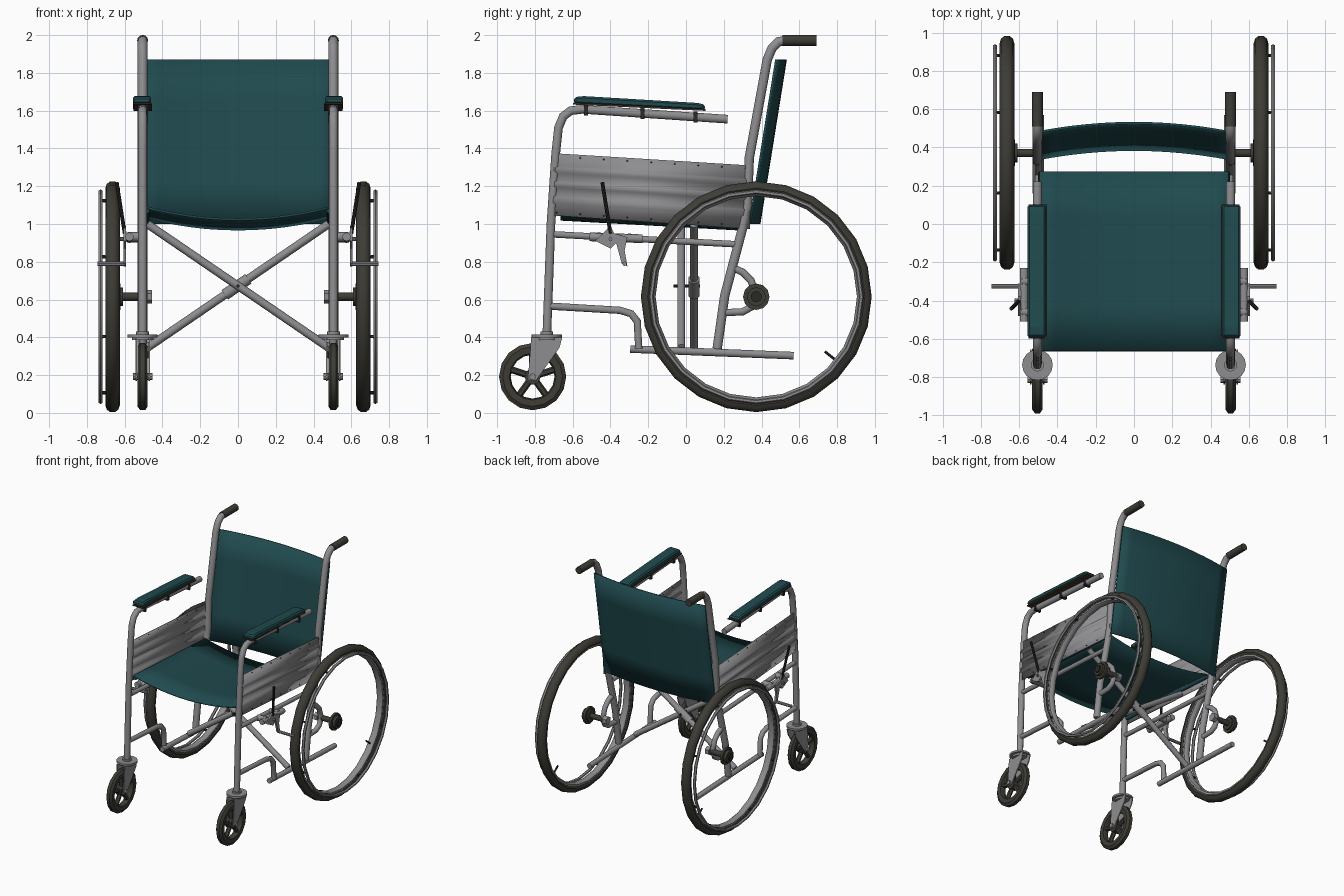
import bpy, bmesh, math
from mathutils import Vector, Matrix

if "Cube" in bpy.data.objects:
    bpy.data.objects.remove(bpy.data.objects["Cube"])


def material(name, rgb):
    m = bpy.data.materials.new(name)
    m.diffuse_color = (*rgb, 1)
    m.use_nodes = True
    m.node_tree.nodes["Principled BSDF"].inputs["Base Color"].default_value = m.diffuse_color
    return m


TEAL = material("teal fabric", (0.014, 0.068, 0.077))
STEEL = material("grey steel", (0.27, 0.27, 0.28))
RUBBER = material("dark rubber", (0.047, 0.045, 0.036))
BLACK = material("black fittings", (0.022, 0.021, 0.019))
BROWN = material("brown trim", (0.06, 0.035, 0.022))


def finish(bm, name, mat, mirror=True, smooth=40, solid=0, bevel=0):
    """Turn a bmesh into an object, optionally thickened, bevelled and mirrored in x."""
    bmesh.ops.recalc_face_normals(bm, faces=bm.faces)
    me = bpy.data.meshes.new(name)
    bm.to_mesh(me)
    bm.free()
    ob = bpy.data.objects.new(name, me)
    bpy.context.collection.objects.link(ob)
    me.materials.append(mat)
    if solid:
        s = ob.modifiers.new("thickness", 'SOLIDIFY')
        s.thickness = solid
        s.offset = 0
    if bevel:
        b = ob.modifiers.new("soft edges", 'BEVEL')
        b.width = bevel
        b.segments = 1
    if mirror:
        m = ob.modifiers.new("mirror", 'MIRROR')
        m.use_mirror_merge = False
    bpy.context.view_layer.objects.active = ob
    ob.select_set(True)
    if smooth:
        bpy.ops.object.shade_smooth_by_angle(angle=math.radians(smooth))
    ob.select_set(False)
    return ob


def add_rod(bm, a, b, r, segs=10):
    a, b = Vector(a), Vector(b)
    d = b - a
    rot = d.to_track_quat('Z', 'Y').to_matrix().to_4x4()
    bmesh.ops.create_cone(bm, cap_ends=True, segments=segs, radius1=r, radius2=r,
                          depth=d.length, matrix=Matrix.Translation((a + b) / 2) @ rot)


def rods(name, spans, r, mat, mirror=True, segs=10):
    bm = bmesh.new()
    for a, b in spans:
        add_rod(bm, a, b, r, segs)
    return finish(bm, name, mat, mirror)


def tube(name, path, r, mat, x=0.505, segs=10):
    """Sweep a circle along a path of (y, z) points lying in a plane of constant x."""
    bm = bmesh.new()
    pts = [Vector((x, y, z)) for y, z in path]
    loops = []
    for i, p in enumerate(pts):
        t_in = (p - pts[i - 1]).normalized() if i else (pts[1] - p).normalized()
        t_out = (pts[i + 1] - p).normalized() if i < len(pts) - 1 else t_in
        t = (t_in + t_out).normalized()
        n = Vector((0, -t.z, t.y)) / max(0.5, t.dot(t_in))
        loops.append([bm.verts.new(p + r * (math.cos(a) * Vector((1, 0, 0)) + math.sin(a) * n))
                      for a in (2 * math.pi * k / segs for k in range(segs))])
    for a, b in zip(loops, loops[1:]):
        for k in range(segs):
            j = (k + 1) % segs
            bm.faces.new((a[k], a[j], b[j], b[k]))
    bm.faces.new(loops[0])
    bm.faces.new(loops[-1])
    return finish(bm, name, mat)


def lathe(name, profile, center, segs, mat):
    """Revolve a closed (radius, x offset) profile about an axis parallel to x."""
    bm = bmesh.new()
    cx, cy, cz = center
    rings = [[bm.verts.new((cx + o, cy + r * math.cos(a), cz + r * math.sin(a))) for r, o in profile]
             for a in (2 * math.pi * k / segs for k in range(segs))]
    n = len(profile)
    for i in range(segs):
        a, b = rings[i], rings[(i + 1) % segs]
        for k in range(n):
            bm.faces.new((a[k], a[(k + 1) % n], b[(k + 1) % n], b[k]))
    return finish(bm, name, mat)


def circle(R, r, n=8):
    return [(R + r * math.cos(2 * math.pi * k / n), r * math.sin(2 * math.pi * k / n)) for k in range(n)]


def plate(name, outline, x0, x1, mat, bevel=0):
    """Extrude a (y, z) outline from x0 to x1."""
    bm = bmesh.new()
    f = bm.faces.new([bm.verts.new((x0, y, z)) for y, z in outline])
    ext = bmesh.ops.extrude_face_region(bm, geom=[f])
    bmesh.ops.translate(bm, vec=(x1 - x0, 0, 0),
                        verts=[v for v in ext['geom'] if isinstance(v, bmesh.types.BMVert)])
    return finish(bm, name, mat, smooth=0, bevel=bevel)


def sheet(name, f, nu, nv, mat, solid, mirror=False, smooth=40):
    bm = bmesh.new()
    g = [[bm.verts.new(f(u / nu, v / nv)) for v in range(nv + 1)] for u in range(nu + 1)]
    for u in range(nu):
        for v in range(nv):
            bm.faces.new((g[u][v], g[u + 1][v], g[u + 1][v + 1], g[u][v + 1]))
    return finish(bm, name, mat, mirror, smooth, solid)


# Fabric seat (sagging sling) and its side hems
def seat_point(u, v):
    s = 2 * u - 1
    return (0.495 * s, -0.665 + 0.94 * v, 1.09 - 0.052 * v - 0.066 * (1 - s * s))


sheet("seat", seat_point, 12, 4, TEAL, 0.012)
tube("seat_hem", [(-0.66, 1.07), (0.27, 1.018)], 0.016, TEAL, x=0.485)


# Fabric backrest bowed towards the rear
def back_point(u, v):
    s = 2 * u - 1
    return (0.51 * s, 0.338 + 0.14 * v + 0.05 * (1 - s * s), 1.0 + 0.87 * v)


sheet("backrest", back_point, 12, 4, TEAL, 0.012)

# Main tubing
tube("front_post", [(-0.737, 0.41), (-0.715, 1.0), (-0.69, 1.37), (-0.675, 1.51), (-0.65, 1.57),
                    (-0.61, 1.60), (-0.55, 1.607), (0.22, 1.555)], 0.024, STEEL)
tube("back_post", [(0.165, 0.34), (0.205, 0.62), (0.30, 0.98), (0.325, 1.10), (0.335, 1.35),
                   (0.43, 1.87), (0.455, 1.93), (0.49, 1.965), (0.53, 1.972), (0.68, 1.972)], 0.026, STEEL)
rods("push_grip", [((0.505, 0.51, 1.972), (0.505, 0.69, 1.972))], 0.029, RUBBER, segs=12)
tube("upper_side_rail", [(-0.70, 0.945), (0.26, 0.893)], 0.018, STEEL)
tube("lower_front_rail", [(-0.72, 0.565), (-0.35, 0.543), (-0.29, 0.525), (-0.258, 0.485),
                          (-0.25, 0.34)], 0.02, STEEL)
tube("bottom_rail", [(-0.295, 0.338), (0.57, 0.303)], 0.021, STEEL, x=0.492)
tube("axle_bracket", [(0.235, 0.775), (0.30, 0.745), (0.345, 0.70), (0.372, 0.615), (0.345, 0.56),
                      (0.30, 0.535), (0.19, 0.53)], 0.02, STEEL)

# Folding cross brace with pivot
rods("cross_brace_front", [((-0.48, -0.025, 1.0), (0.48, -0.025, 0.345))], 0.022, STEEL, False)
rods("cross_brace_rear", [((0.48, 0.042, 1.0), (-0.48, 0.042, 0.345))], 0.022, STEEL, False)
rods("brace_sleeve", [((-0.07, 0.042, 0.625), (0.055, 0.042, 0.71))], 0.03, STEEL, False)
rods("brace_pivot", [((0, -0.065, 0.672), (0, 0.075, 0.672))], 0.009, BLACK, False, 8)

# Ribbed side panel with rivets
ribs = [(0, 0), (0.18, 0), (0.21, 0.007), (0.30, 0.007), (0.33, 0), (0.45, 0), (0.47, 0.007),
        (0.54, 0.007), (0.56, 0), (0.68, 0), (0.71, 0.007), (0.77, 0.007), (0.80, 0), (1, 0)]


def panel_z(y, t):
    return 1.045 + 0.33 * t - (y + 0.705) / 1.045 * (0.072 - 0.007 * t)


def panel_point(u, v):
    t, dx = ribs[round(u * (len(ribs) - 1))]
    y = -0.705 + 1.045 * v
    return (0.518 + dx, y, panel_z(y, t))


sheet("side_panel", panel_point, len(ribs) - 1, 1, STEEL, 0.006, mirror=True, smooth=20)
bm = bmesh.new()
for i in range(9):
    y = -0.685 + i * 0.125
    for t in (0.05, 0.95):
        add_rod(bm, (0.515, y, panel_z(y, t)), (0.523, y, panel_z(y, t)), 0.0045, 6)
finish(bm, "panel_rivets", BLACK)

# Armrest: padded top, trim underneath and along the inner edge, clamps
plate("armrest_pad", [(-0.595, 1.637), (0.10, 1.602), (0.10, 1.632), (0.06, 1.641),
                      (-0.54, 1.677), (-0.59, 1.672)], 0.46, 0.557, TEAL, bevel=0.01)
plate("armrest_trim", [(-0.598, 1.632), (0.102, 1.599), (0.102, 1.608), (-0.598, 1.641)], 0.455, 0.552, BROWN)
for y in (-0.53, -0.23, 0.05):
    z = 1.605 - 0.067 * (y + 0.55)
    plate("armrest_clamp", [(y - 0.01, z - 0.028), (y + 0.01, z - 0.028), (y + 0.01, z + 0.03),
                            (y - 0.01, z + 0.03)], 0.477, 0.533, BLACK)

# Rear wheel: tyre, rim, hand ring, hub, valve
WY, WZ = 0.372, 0.615
tyre = [(0.611, -0.013), (0.611, 0.013), (0.597, 0.031), (0.575, 0.038), (0.557, 0.030),
        (0.557, -0.030), (0.575, -0.038), (0.597, -0.031)]
lathe("rear_tyre", tyre, (0.664, WY, WZ), 24, RUBBER)
lathe("rear_rim", [(0.562, -0.029), (0.562, 0.029), (0.545, 0.027), (0.533, 0.010),
                   (0.533, -0.010), (0.545, -0.027)], (0.664, WY, WZ), 24, STEEL)
lathe("hand_ring", circle(0.556, 0.012, 6), (0.727, WY, WZ), 24, STEEL)
spans = []
for k in range(8):
    a = 2 * math.pi * (k + 0.5) / 8
    c, s = math.cos(a), math.sin(a)
    spans.append(((0.675, WY + 0.548 * c, WZ + 0.548 * s), (0.727, WY + 0.552 * c, WZ + 0.552 * s)))
rods("hand_ring_lugs", spans, 0.009, BLACK, segs=6)
rods("axle", [((0.48, WY, WZ), (0.65, WY, WZ))], 0.022, RUBBER)
rods("axle_nut", [((0.455, WY, WZ), (0.49, WY, WZ))], 0.035, STEEL, segs=6)
rods("hub_flange", [((0.622, WY, WZ), (0.642, WY, WZ))], 0.07, RUBBER, segs=12)
rods("hub_barrel", [((0.61, WY, WZ), (0.665, WY, WZ))], 0.05, RUBBER, segs=12)
rods("hub_cap", [((0.66, WY, WZ), (0.674, WY, WZ))], 0.03, BLACK)
rods("valve", [((0.664, 0.785, 0.285), (0.664, 0.735, 0.325))], 0.007, BLACK, segs=6)

# Caster: tyre, five spokes, hub, fork and swivel
CX, CY, CZ = 0.505, -0.812, 0.192
lathe("caster_tyre", [(0.178, -0.013), (0.178, 0.013), (0.158, 0.027), (0.124, 0.024),
                      (0.116, 0.0), (0.124, -0.024), (0.158, -0.027)], (CX, CY, CZ), 16, RUBBER)
spans = []
for k in range(5):
    a = math.pi / 2 + 2 * math.pi * k / 5
    spans.append(((CX, CY, CZ), (CX, CY + 0.13 * math.cos(a), CZ + 0.13 * math.sin(a))))
rods("caster_spokes", spans, 0.018, RUBBER, segs=6)
rods("caster_hub", [((CX - 0.026, CY, CZ), (CX + 0.026, CY, CZ))], 0.042, RUBBER, segs=12)
rods("caster_axle", [((CX - 0.052, CY, CZ), (CX + 0.052, CY, CZ))], 0.018, STEEL, segs=8)
fork = [(-0.838, 0.175), (-0.795, 0.17), (-0.67, 0.345), (-0.655, 0.40), (-0.82, 0.40), (-0.825, 0.32)]
for side in (-1, 1):
    plate("caster_fork", fork, CX + side * 0.03, CX + side * 0.038, STEEL)
rods("fork_crown", [((CX, -0.737, 0.385), (CX, -0.737, 0.402))], 0.058, STEEL, segs=14)
rods("swivel_disc", [((CX, -0.737, 0.400), (CX, -0.737, 0.416))], 0.08, STEEL, segs=16)
rods("swivel_collar", [((CX, -0.737, 0.416), (CX, -0.737, 0.43))], 0.034, STEEL, segs=12)

# Parking brake: clamp bar, body, lever, pad pin
rods("brake_bar", [((0.575, -0.51, 0.932), (0.575, -0.23, 0.922))], 0.023, STEEL)
rods("brake_clamp", [((0.505, -0.30, 0.926), (0.585, -0.30, 0.926)),
                     ((0.505, -0.46, 0.932), (0.585, -0.46, 0.932))], 0.025, STEEL)
plate("brake_body", [(-0.48, 0.91), (-0.40, 0.87), (-0.37, 0.90), (-0.34, 0.79), (-0.31, 0.775),
                     (-0.325, 0.86), (-0.31, 0.93), (-0.38, 0.95), (-0.40, 0.99), (-0.43, 0.96)],
      0.592, 0.606, STEEL)
rods("brake_lever", [((0.60, -0.40, 0.95), (0.642, -0.443, 1.22))], 0.010, BLACK, segs=8)
rods("brake_pin", [((0.595, -0.325, 0.79), (0.745, -0.325, 0.79))], 0.012, STEEL, segs=8)
rods("brake_bolt", [((0.60, -0.40, 0.92), (0.625, -0.40, 0.92))], 0.010, STEEL, segs=8)
